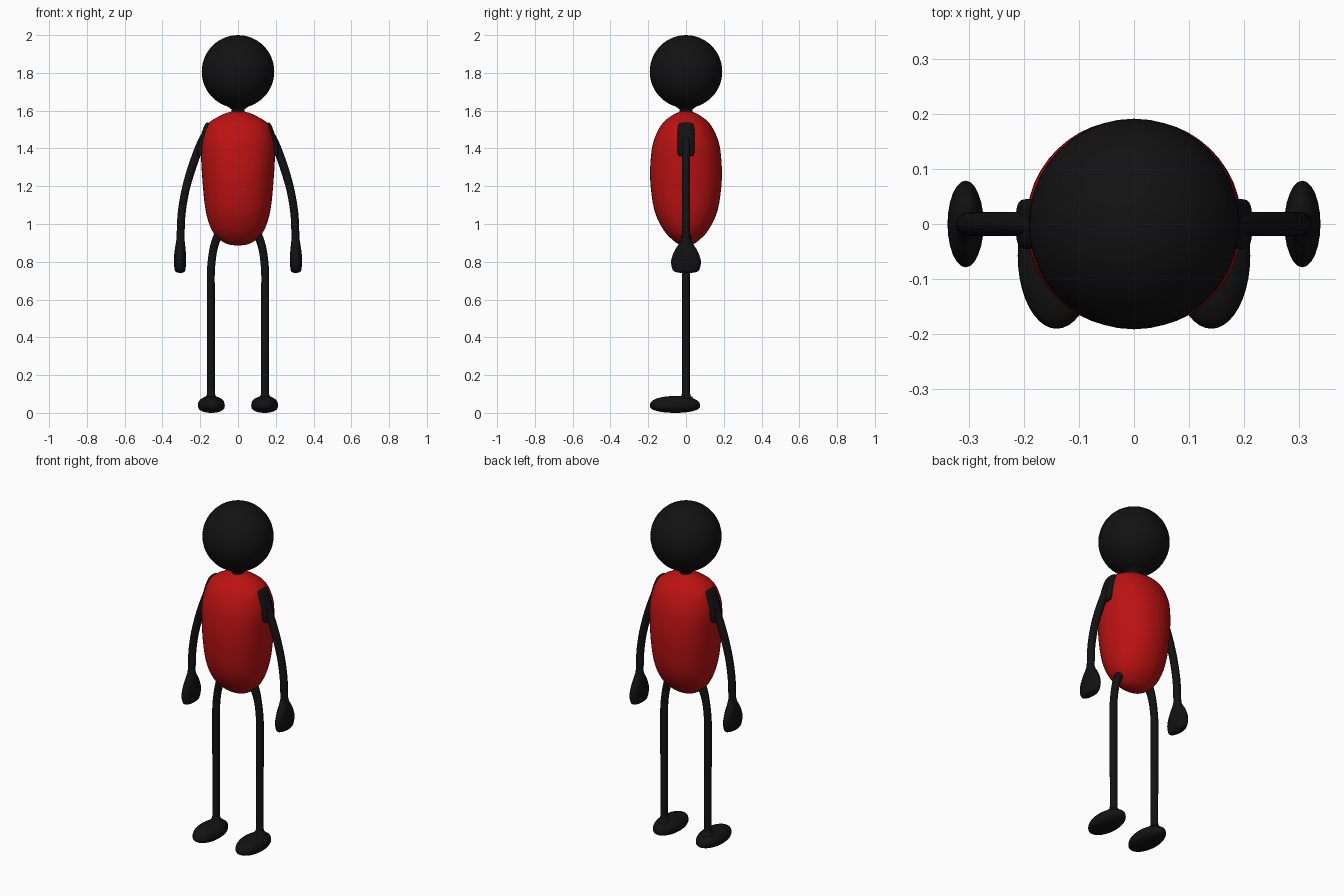
import bpy, bmesh, math
from mathutils import Vector


def material(name, rgb):
    m = bpy.data.materials.new(name)
    m.diffuse_color = (*rgb, 1)
    return m


BLACK = material("black", (0.006, 0.006, 0.006))
RED = material("red", (0.5, 0.006, 0.006))


def catmull(a, b, c, d, t):
    return 0.5 * (2 * b + (c - a) * t + (2 * a - 5 * b + 4 * c - d) * t * t
                  + (3 * b - a - 3 * c + d) * t ** 3)


def loft(name, stations, mat, sides=24, power=2.0, steps=4):
    """Rings along a path in the xz plane; station = (x, z, half width, half depth y)."""
    st = [Vector(s) for s in stations]
    ext = [st[0]] + st + [st[-1]]
    path = [catmull(*ext[i:i + 4], k / steps)
            for i in range(len(st) - 1) for k in range(steps)] + [st[-1]]
    bm = bmesh.new()
    rings = []
    for i, p in enumerate(path):
        a, b = path[max(i - 1, 0)], path[min(i + 1, len(path) - 1)]
        t = Vector((b[0] - a[0], b[1] - a[1])).normalized()
        ring = []
        for k in range(sides):
            ang = 2 * math.pi * k / sides
            c, s = math.cos(ang), math.sin(ang)
            u = math.copysign(abs(c) ** (2 / power), c) * max(p[2], 0.002)
            v = math.copysign(abs(s) ** (2 / power), s) * max(p[3], 0.002)
            ring.append(bm.verts.new((p[0] + t.y * u, v, p[1] - t.x * u)))
        rings.append(ring)
    for r, q in zip(rings, rings[1:]):
        for k in range(sides):
            n = (k + 1) % sides
            bm.faces.new((r[k], r[n], q[n], q[k]))
    bm.faces.new(rings[0])
    bm.faces.new(rings[-1])
    return finish(name, bm, mat)


def ellipsoid(name, center, radii, mat, shape=None):
    bm = bmesh.new()
    bmesh.ops.create_uvsphere(bm, u_segments=40, v_segments=24, radius=1)
    for v in bm.verts:
        co = shape(v.co) if shape else v.co
        v.co = Vector([c + r * e for c, r, e in zip(center, radii, co)])
    return finish(name, bm, mat)


def finish(name, bm, mat):
    bmesh.ops.recalc_face_normals(bm, faces=bm.faces)
    for f in bm.faces:
        f.smooth = True
    me = bpy.data.meshes.new(name)
    bm.to_mesh(me)
    bm.free()
    me.materials.append(mat)
    ob = bpy.data.objects.new(name, me)
    bpy.context.collection.objects.link(ob)
    return ob


# Head and short flared neck
ellipsoid("head", (0, 0, 1.807), (0.192, 0.192, 0.193), BLACK)
loft("neck", [(0, 1.56, 0.04, 0.04), (0, 1.6, 0.034, 0.034),
              (0, 1.615, 0.045, 0.045), (0, 1.65, 0.1, 0.1)], BLACK)

# Torso: broad shoulders, rounded bottom
loft("torso", [(0, 0.886, 0.0, 0.0), (0, 0.892, 0.05, 0.035), (0, 0.915, 0.093, 0.07),
               (0, 0.97, 0.14, 0.12), (0, 1.075, 0.172, 0.168), (0, 1.24, 0.189, 0.19),
               (0, 1.39, 0.196, 0.182), (0, 1.47, 0.185, 0.16), (0, 1.53, 0.16, 0.127),
               (0, 1.565, 0.11, 0.088), (0, 1.59, 0.055, 0.045), (0, 1.6, 0.0, 0.0)],
     RED, sides=48, power=2.12)


def foot_shape(co):
    # flat underside, blunter top
    z = math.copysign(abs(co.z) ** 0.8, co.z)
    return Vector((co.x, co.y, z * (1.15 if z > 0 else 0.85)))


for side, s in (("left", -1), ("right", 1)):
    def limb(name, stations, **kw):
        loft(f"{side}_{name}", [(s * x, z, w, d) for x, z, w, d in stations], BLACK, **kw)

    # Shoulder pad lying on the torso
    limb("shoulder", [(0.148, 1.53, 0.012, 0.03), (0.152, 1.522, 0.022, 0.041),
                      (0.168, 1.48, 0.024, 0.046), (0.188, 1.42, 0.022, 0.046),
                      (0.2, 1.375, 0.016, 0.044), (0.203, 1.36, 0.008, 0.036)], power=3)
    # Curved arm
    limb("arm", [(0.15, 1.5, 0.022, 0.022), (0.185, 1.45, 0.022, 0.022),
                 (0.215, 1.38, 0.022, 0.022), (0.25, 1.28, 0.022, 0.022),
                 (0.28, 1.17, 0.021, 0.022), (0.298, 1.06, 0.021, 0.022),
                 (0.303, 0.97, 0.021, 0.022), (0.305, 0.88, 0.021, 0.022)])
    # Mitten hand
    limb("hand", [(0.304, 0.925, 0.02, 0.022), (0.305, 0.9, 0.024, 0.034),
                  (0.306, 0.86, 0.029, 0.06), (0.307, 0.81, 0.033, 0.078),
                  (0.307, 0.77, 0.03, 0.075), (0.306, 0.748, 0.024, 0.06),
                  (0.306, 0.74, 0.004, 0.02)])
    # Leg, bent inward at the hip
    limb("leg", [(0.098, 0.955, 0.012, 0.015), (0.103, 0.943, 0.022, 0.028),
                 (0.118, 0.91, 0.022, 0.024), (0.133, 0.85, 0.021, 0.021),
                 (0.143, 0.76, 0.021, 0.021), (0.144, 0.65, 0.021, 0.021),
                 (0.143, 0.3, 0.021, 0.021), (0.143, 0.11, 0.021, 0.021),
                 (0.143, 0.085, 0.032, 0.034), (0.143, 0.06, 0.04, 0.04)])
    # Foot pointing forward
    ellipsoid(f"{side}_foot", (s * 0.141, -0.058, 0.038), (0.071, 0.133, 0.0447),
              BLACK, foot_shape)
